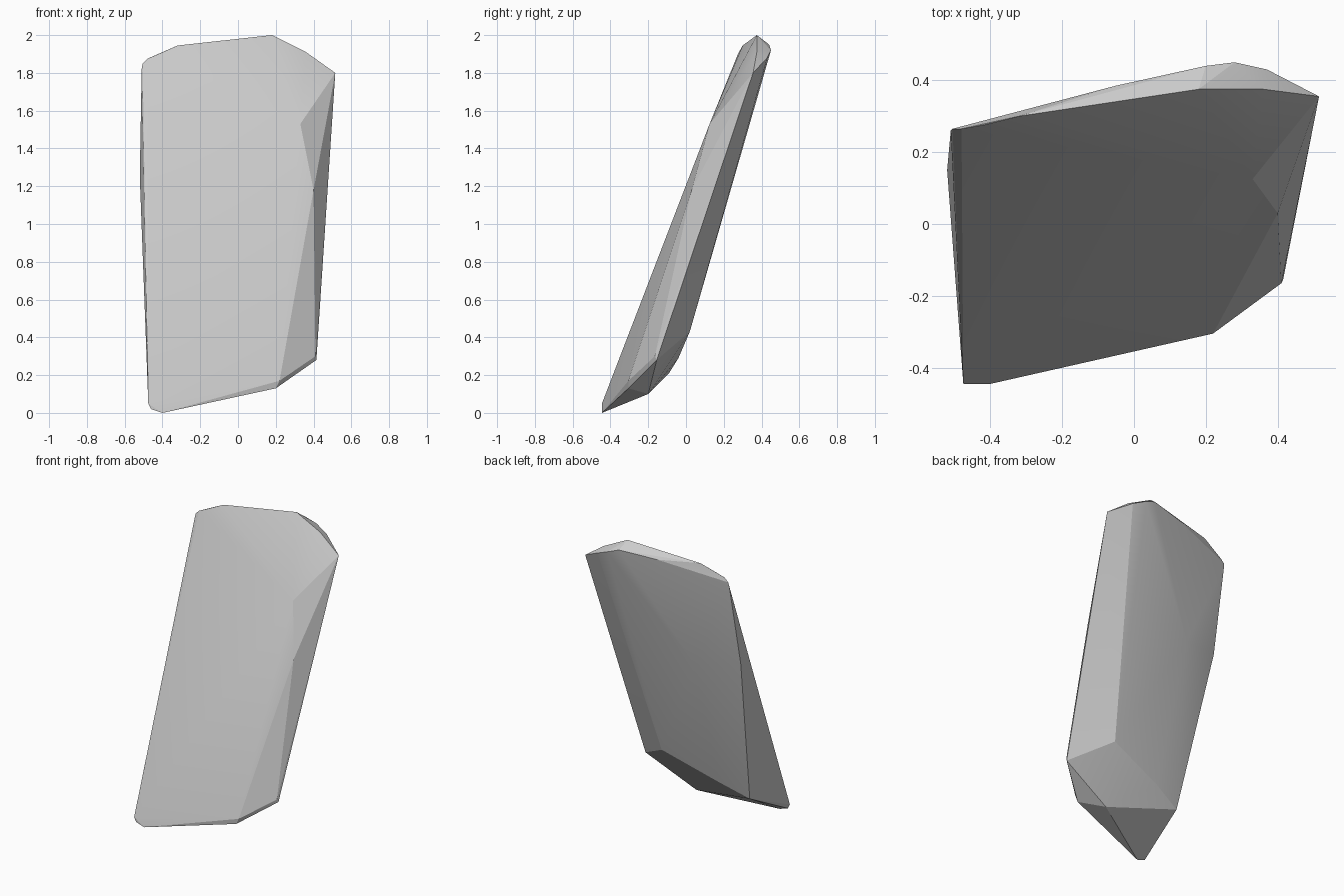
import bpy, bmesh, math

# Corner points of the leaning stone slab, grouped by region
top_edge = [(-0.51, 0.26, 1.82), (-0.505, 0.265, 1.85), (-0.48, 0.265, 1.875),
            (-0.42, 0.275, 1.90), (-0.32, 0.30, 1.945), (0.18, 0.375, 2.0),
            (0.36, 0.375, 1.91), (0.515, 0.355, 1.80)]
top_back = [(-0.05, 0.385, 1.93), (0.20, 0.44, 1.95), (0.28, 0.45, 1.92), (0.37, 0.43, 1.88)]
sides = [(-0.52, 0.15, 1.25), (0.33, 0.125, 1.53), (0.40, 0.03, 1.18), (-0.23, 0.235, 1.2)]
bottom_front = [(-0.475, -0.445, 0.05), (-0.46, -0.445, 0.02), (-0.40, -0.445, 0.0),
                (0.20, -0.305, 0.13), (0.22, -0.305, 0.17), (0.415, -0.155, 0.28),
                (0.41, -0.165, 0.30)]
bottom_back = [(0.06, -0.20, 0.10), (-0.42, -0.09, 0.21),
               (-0.22, -0.04, 0.29), (0.17, 0.02, 0.43)]

# Wrap the corners in a convex hull
bm = bmesh.new()
for p in top_edge + top_back + sides + bottom_front + bottom_back:
    bm.verts.new(p)
hull = bmesh.ops.convex_hull(bm, input=bm.verts)
loose = [v for v in bm.verts if not v.link_faces]
bmesh.ops.delete(bm, geom=loose, context='VERTS')
bmesh.ops.recalc_face_normals(bm, faces=bm.faces)

mesh = bpy.data.meshes.new("stone_slab")
bm.to_mesh(mesh)
bm.free()
slab = bpy.data.objects.new("stone_slab", mesh)
bpy.context.collection.objects.link(slab)

# Soft shading over shallow facets, crisp corners
bpy.context.view_layer.objects.active = slab
slab.select_set(True)
bpy.ops.object.shade_smooth_by_angle(angle=math.radians(12))
